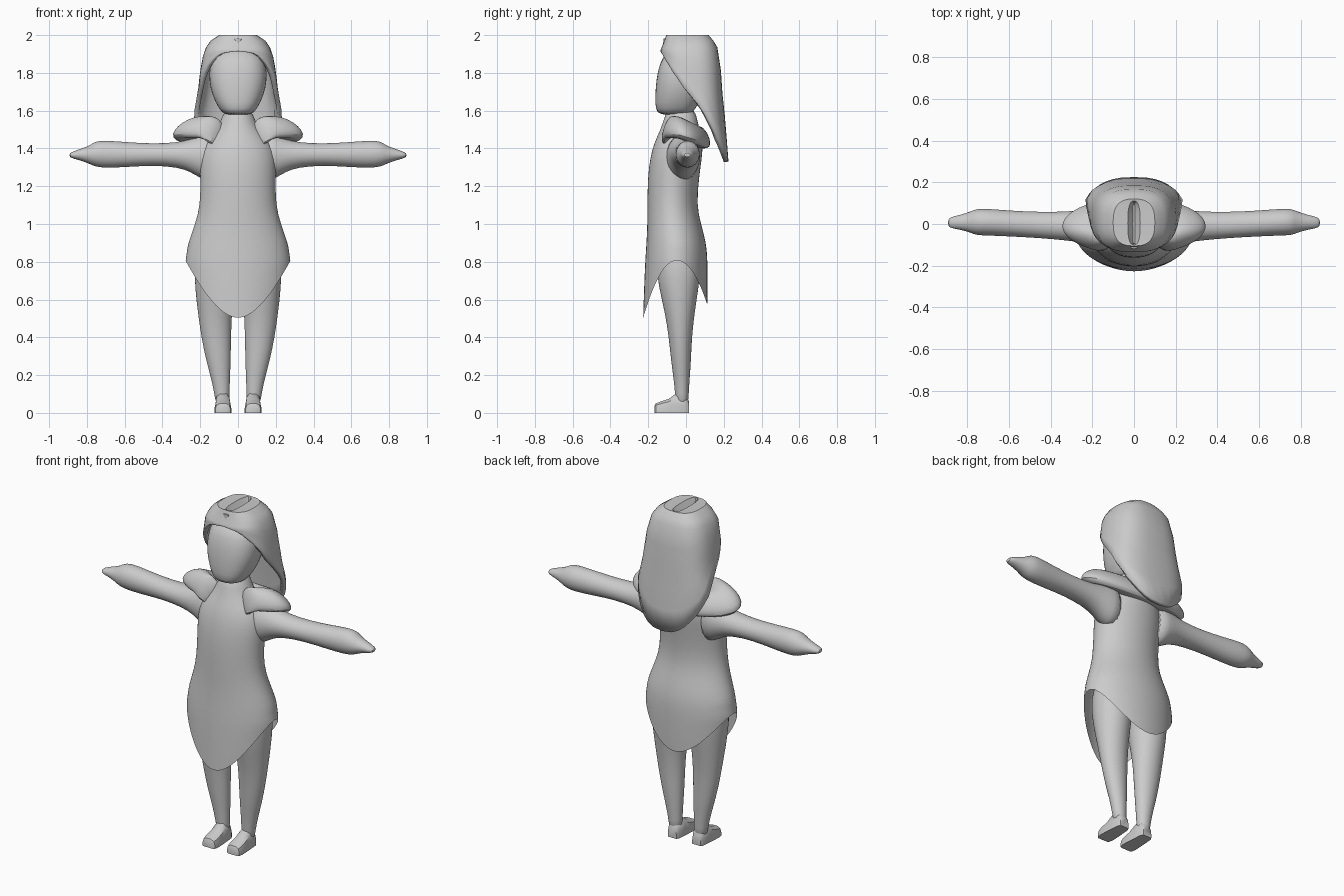
import bpy, bmesh
from math import sin, cos, pi, radians

cube = bpy.data.objects.get("Cube")
if cube:
    bpy.data.objects.remove(cube, do_unlink=True)

GREY = (0.6, 0.6, 0.6, 1)
mat = bpy.data.materials.new("plain grey")
mat.use_nodes = True
mat.diffuse_color = GREY
mat.node_tree.nodes["Principled BSDF"].inputs["Base Color"].default_value = GREY


def interp(table, t):
    """Linear lookup in rows of (key, values...) with rising keys."""
    if t <= table[0][0]:
        return table[0][1:]
    for a, b in zip(table, table[1:]):
        if t <= b[0]:
            k = (t - a[0]) / (b[0] - a[0])
            return [p + (q - p) * k for p, q in zip(a[1:], b[1:])]
    return table[-1][1:]


def oval(angle, rx, lo, hi, power=2):
    """Point of a rounded section; angle 0 is the front."""
    e = 2 / power
    s, c = sin(angle), -cos(angle)
    x = rx * abs(s) ** e * (1 if s > 0 else -1)
    y = (lo + hi) / 2 + (hi - lo) / 2 * abs(c) ** e * (1 if c > 0 else -1)
    return x, y


def angles(n):
    return [2 * pi * i / n for i in range(n)]


def skin(name, rows, caps=(True, True), loop=True, subdiv=1, thick=0, sharp=40):
    """Join rows of points into a skinned surface."""
    bm = bmesh.new()
    grid = [[bm.verts.new(p) for p in row] for row in rows]
    n = len(grid[0])
    for r0, r1 in zip(grid, grid[1:]):
        for i in range(n if loop else n - 1):
            j = (i + 1) % n
            bm.faces.new((r0[i], r1[i], r1[j], r0[j]))
    if caps[0]:
        bm.faces.new(grid[0])
    if caps[1]:
        bm.faces.new(grid[-1][::-1])
    if all(caps):
        bmesh.ops.recalc_face_normals(bm, faces=bm.faces)
    mesh = bpy.data.meshes.new(name)
    bm.to_mesh(mesh)
    bm.free()
    ob = bpy.data.objects.new(name, mesh)
    bpy.context.collection.objects.link(ob)
    mesh.materials.append(mat)
    if thick:
        mod = ob.modifiers.new("thickness", "SOLIDIFY")
        mod.thickness, mod.offset = thick, -1
    if subdiv:
        mod = ob.modifiers.new("smooth", "SUBSURF")
        mod.levels = mod.render_levels = subdiv
    bpy.ops.object.select_all(action="DESELECT")
    bpy.context.view_layer.objects.active = ob
    ob.select_set(True)
    bpy.ops.object.shade_smooth_by_angle(angle=radians(sharp))
    return ob


# Dress: bodice and skirt with a hem dipping to points at front and back
BODY = [(0.5, 0.25, -0.228, 0.112), (0.65, 0.27, -0.223, 0.115), (0.8, 0.28, -0.217, 0.115),
        (0.9, 0.265, -0.21, 0.108), (1.0, 0.228, -0.205, 0.08), (1.1, 0.2, -0.205, 0.056),
        (1.25, 0.2, -0.203, 0.07), (1.35, 0.205, -0.19, 0.085), (1.42, 0.185, -0.172, 0.09),
        (1.48, 0.135, -0.145, 0.08), (1.54, 0.09, -0.12, 0.06), (1.62, 0.07, -0.1, 0.05)]


def body_point(a, z):
    return (*oval(a, *interp(BODY, z)), z)


def hem(a):
    f = cos(a)
    return 0.81 - (0.31 if f > 0 else 0.24) * abs(f) ** 2.1


ring = angles(32)
rows = [[body_point(a, row[0]) for a in ring] for row in BODY[:2:-1]]
for k in (0.2, 0.4, 0.6, 0.8, 1):
    rows.append([body_point(a, 0.88 + (hem(a) - 0.88) * k) for a in ring])
skin("dress", rows, caps=(True, False))

# Head with a narrow flat chin
HEAD = [(1.575, 0.07, -0.14, 0.02), (1.605, 0.1, -0.164, 0.05), (1.68, 0.138, -0.164, 0.09),
        (1.76, 0.156, -0.16, 0.11), (1.85, 0.152, -0.142, 0.12), (1.93, 0.11, -0.1, 0.1)]
skin("head", [[(*oval(a, *h[1:], 2.4), h[0]) for a in angles(20)] for h in HEAD[::-1]])

# Hair: a parted cap falling into a long rounded back
HAIR = [(1.33, 0.215, -0.1, 0.225), (1.55, 0.245, -0.12, 0.208), (1.7, 0.212, -0.13, 0.192),
        (1.8, 0.202, -0.135, 0.186), (1.92, 0.18, -0.135, 0.175), (1.97, 0.145, -0.115, 0.145)]
EDGE = [(0, 1.915), (25, 1.9), (50, 1.84), (70, 1.77), (85, 1.7), (100, 1.61),
        (115, 1.53), (130, 1.45), (150, 1.38), (165, 1.34), (180, 1.33)]


def hair_point(a, z):
    return (*oval(a, *interp(HAIR, z), 2.7), z)


ring = angles(36)
tops = [(1.968, 0.006, -0.1, 0.1), (1.998, 0.03, -0.1, 0.11), (2.0, 0.1, -0.105, 0.12)]
rows = [[(*oval(a, *t[1:], 2.7), t[0]) for a in ring] for t in tops]
rows.append([hair_point(a, 1.97) for a in ring])
for k in (0, 0.2, 0.4, 0.6, 0.8, 1):
    row = []
    for a in ring:
        low = interp(EDGE, min(a, 2 * pi - a) * 180 / pi)[0]
        row.append(hair_point(a, 1.935 + (low - 1.935) * k))
    rows.append(row)
skin("hair", rows, caps=(True, False), subdiv=0, thick=0.025, sharp=28)

# Collar: a puffed horseshoe over the shoulders, open at the front
PUFF = [(0.3, 1.47), (0.38, 1.53), (0.52, 1.572), (0.68, 1.572), (0.86, 1.545),
        (0.98, 1.505), (1.0, 1.475), (0.93, 1.452), (0.6, 1.455)]
rows = []
for i in range(29):
    a = radians(24 + 312 * i / 28)
    x, y = oval(a, 0.35, -0.15, 0.13)
    drop = 0.3 * max(0, y + 0.05) + 0.03 * (1 + cos(a)) * (abs(cos(a)) > 0.85)
    rows.append([(x * r, -0.02 + (y + 0.02) * r, z - drop) for r, z in PUFF])
skin("shoulder_collar", rows)

# Limbs
ARM = [(0.12, -0.12, 0.08, 1.21, 1.49), (0.2, -0.1, 0.075, 1.24, 1.47),
       (0.25, -0.09, 0.068, 1.275, 1.45), (0.32, -0.08, 0.06, 1.3, 1.432),
       (0.45, -0.068, 0.058, 1.31, 1.425), (0.6, -0.06, 0.065, 1.3, 1.435),
       (0.7, -0.056, 0.074, 1.296, 1.443), (0.755, -0.055, 0.074, 1.302, 1.44),
       (0.785, -0.042, 0.06, 1.318, 1.415), (0.83, -0.028, 0.045, 1.335, 1.4),
       (0.87, -0.022, 0.036, 1.345, 1.385), (0.893, -0.012, 0.025, 1.355, 1.375)]
LEG = [(0.93, 0.0, 0.2, -0.15, 0.07), (0.8, 0.004, 0.235, -0.165, 0.085),
       (0.65, 0.02, 0.228, -0.142, 0.066), (0.52, 0.032, 0.212, -0.11, 0.045),
       (0.4, 0.036, 0.195, -0.092, 0.032), (0.28, 0.038, 0.17, -0.08, 0.027),
       (0.18, 0.042, 0.142, -0.066, 0.02), (0.1, 0.045, 0.125, -0.058, 0.014),
       (0.04, 0.045, 0.118, -0.055, 0.014)]
FOOT = [(0.016, 0.028, 0.06), (0.0, 0.036, 0.09), (-0.05, 0.04, 0.105), (-0.09, 0.043, 0.075),
        (-0.135, 0.045, 0.06), (-0.16, 0.04, 0.05), (-0.167, 0.03, 0.035)]

for side, s in (("left", 1), ("right", -1)):
    skin(side + "_arm", [[(s * x, (y0 + y1) / 2 + (y1 - y0) / 2 * cos(a),
                           (z0 + z1) / 2 + (z1 - z0) / 2 * sin(a)) for a in angles(20)]
                         for x, y0, y1, z0, z1 in ARM])
    skin(side + "_leg", [[(s * ((x0 + x1) / 2 + (x1 - x0) / 2 * cos(a)),
                           (y0 + y1) / 2 + (y1 - y0) / 2 * sin(a), z) for a in angles(20)]
                         for z, x0, x1, y0, y1 in LEG])
    # Foot sections are flat on the sole and rounded on top
    skin(side + "_foot", [[(s * (0.08 + w * u), y, 0.0 if v == 0 else h * v)
                           for u, v in ((-1, 0), (1, 0), (1, 0.4), (0.85, 0.8), (0.4, 1),
                                        (-0.4, 1), (-0.85, 0.8), (-1, 0.4))]
                          for y, w, h in FOOT], subdiv=0)
